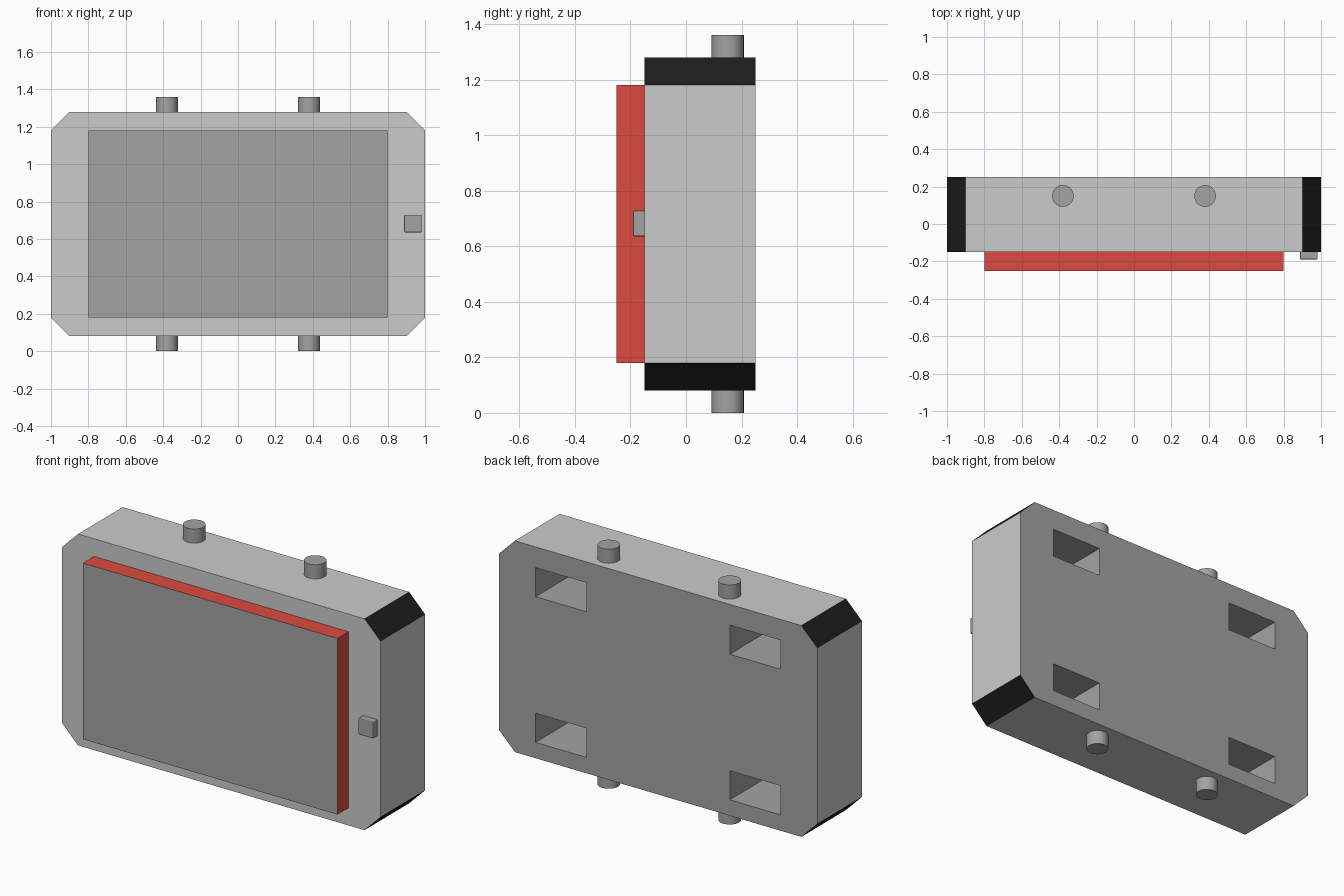
import bpy, bmesh
from mathutils import Matrix

if "Cube" in bpy.data.objects:
    bpy.data.objects.remove(bpy.data.objects["Cube"])


def material(name, rgb):
    m = bpy.data.materials.new(name)
    m.diffuse_color = (*rgb, 1)
    m.use_nodes = True
    m.node_tree.nodes["Principled BSDF"].inputs["Base Color"].default_value = m.diffuse_color
    return m


light = material("light_grey", (0.8, 0.8, 0.8))
dark = material("dark_grey", (0.37, 0.37, 0.37))
black = material("black", (0.012, 0.012, 0.012))
red = material("red", (0.72, 0.07, 0.05))


def finish(name, bm, mats):
    bmesh.ops.recalc_face_normals(bm, faces=bm.faces)
    me = bpy.data.meshes.new(name)
    bm.to_mesh(me)
    bm.free()
    for m in mats:
        me.materials.append(m)
    ob = bpy.data.objects.new(name, me)
    bpy.context.collection.objects.link(ob)
    return ob


def add_box(bm, x0, x1, y0, y1, z0, z1):
    mat = Matrix.Translation(((x0 + x1) / 2, (y0 + y1) / 2, (z0 + z1) / 2))
    mat = mat @ Matrix.Diagonal((x1 - x0, y1 - y0, z1 - z0, 1))
    bmesh.ops.create_cube(bm, size=1, matrix=mat)


# Case: octagonal outline extruded front to back
outline = [(-0.9, 0.08), (0.9, 0.08), (1, 0.18), (1, 1.18),
           (0.9, 1.28), (-0.9, 1.28), (-1, 1.18), (-1, 0.18)]
bm = bmesh.new()
face = bm.faces.new([bm.verts.new((x, -0.15, z)) for x, z in outline])
ext = bmesh.ops.extrude_face_region(bm, geom=[face], use_keep_orig=True)
bmesh.ops.translate(bm, vec=(0, 0.4, 0),
                    verts=[g for g in ext["geom"] if isinstance(g, bmesh.types.BMVert)])
case = finish("case", bm, [light, dark, black])

# Four recesses in the back
bm = bmesh.new()
for z0, z1 in ((0.17, 0.335), (0.997, 1.162)):
    for x0, x1 in ((-0.77, -0.45), (0.45, 0.77)):
        add_box(bm, x0, x1, -0.05, 0.3, z0, z1)
cutter = finish("recess_cutter", bm, [dark])
cutter.hide_render = True
mod = case.modifiers.new("recesses", "BOOLEAN")
mod.object = cutter
mod.operation = "DIFFERENCE"
mod.solver = "EXACT"
bpy.context.view_layer.objects.active = case
bpy.ops.object.modifier_apply(modifier=mod.name)
bpy.data.objects.remove(cutter)

# Black corners, dark back and recesses, light elsewhere
for p in case.data.polygons:
    n, c = p.normal, p.center
    inside = abs(n.y) < 0.5 and abs(c.x) < 0.8 and 0.1 < c.z < 1.25
    if abs(n.x) > 0.5 and abs(n.z) > 0.5:
        p.material_index = 2
    else:
        p.material_index = 1 if n.y > 0.5 or inside else 0

# Front panel: dark face with red edges
bm = bmesh.new()
add_box(bm, -0.8, 0.8, -0.25, -0.15, 0.18, 1.18)
panel = finish("front_panel", bm, [dark, red])
for p in panel.data.polygons:
    p.material_index = 0 if abs(p.normal.y) > 0.5 else 1

# Small button beside the panel
bm = bmesh.new()
add_box(bm, 0.888, 0.982, -0.19, -0.14, 0.635, 0.729)
bmesh.ops.bevel(bm, geom=bm.edges[:], offset=0.006, segments=2,
                profile=0.5, affect="EDGES")
finish("button", bm, [dark])

# Hinge pegs above and below
for x in (-0.38, 0.38):
    for end, z0, z1 in (("lower", 0, 0.1), ("upper", 1.26, 1.36)):
        bpy.ops.mesh.primitive_cylinder_add(
            vertices=32, radius=0.058, depth=z1 - z0, location=(x, 0.15, (z0 + z1) / 2))
        peg = bpy.context.object
        peg.name = end + ("_left_peg" if x < 0 else "_right_peg")
        peg.data.materials.append(dark)
        bpy.ops.object.shade_smooth_by_angle()
